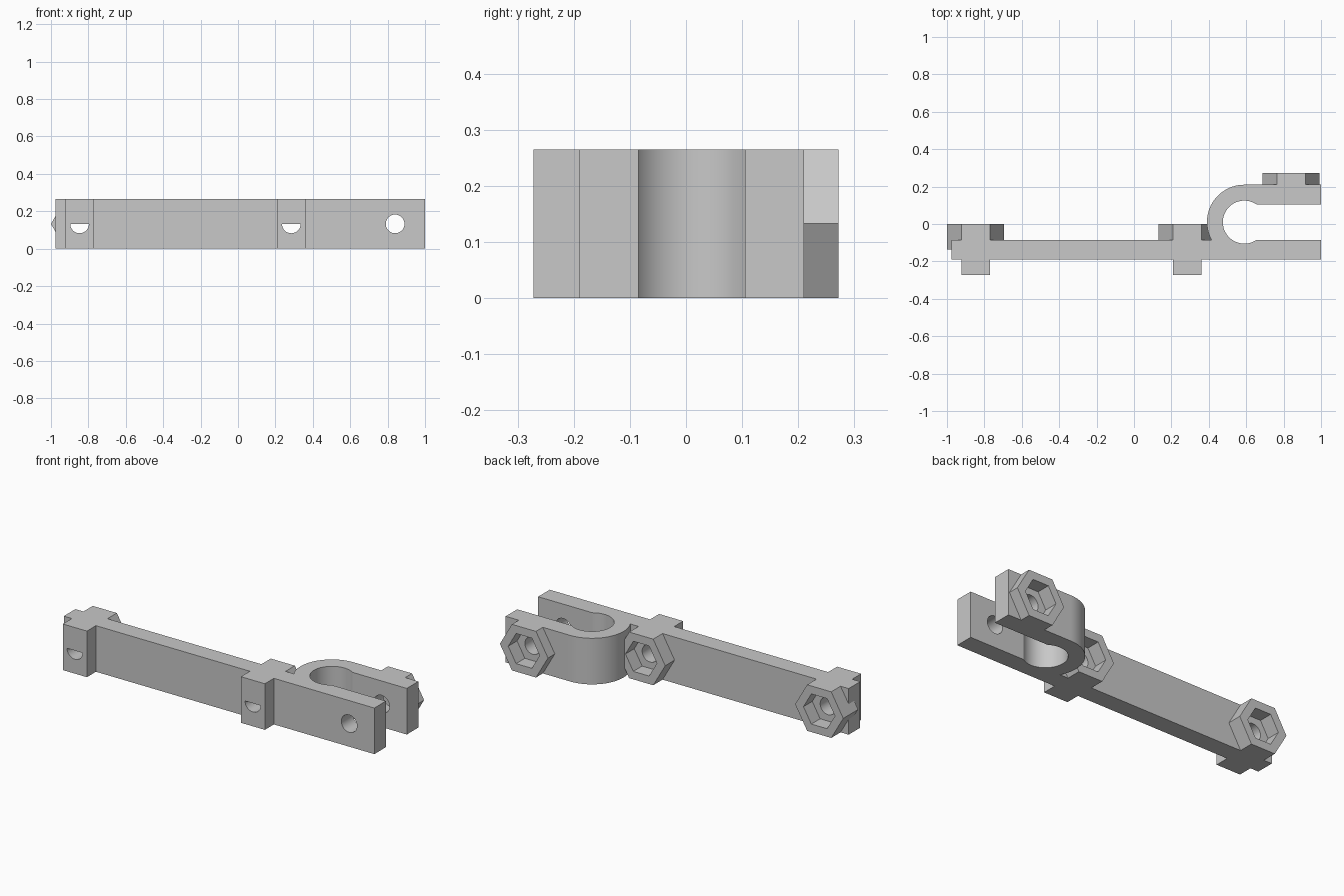
import bpy, bmesh
from math import pi, cos, sin, asin, radians
from mathutils import Vector

cube = bpy.data.objects.get("Cube")
if cube:
    bpy.data.objects.remove(cube, do_unlink=True)

H = 0.265                        # height of the whole arm
MID = H / 2
HEX_R = MID / cos(radians(30))   # hexagon as tall as the arm
FRONT, BACK = -0.19, -0.085      # faces of the bar
HOLE_R, RECESS_R = 0.05, 0.10
ARM_X = (-0.847, 0.285)          # bolts through the bar
CLAMP_X = 0.84                   # bolt through the clamp

grey = bpy.data.materials.new("light grey")
grey.use_nodes = True
colour = (0.58, 0.58, 0.58, 1)
grey.diffuse_color = colour
grey.node_tree.nodes["Principled BSDF"].inputs["Base Color"].default_value = colour


def prism(name, points, direction):
    """Extrude a closed outline of 3D points along a direction."""
    bm = bmesh.new()
    face = bm.faces.new([bm.verts.new(p) for p in points])
    ext = bmesh.ops.extrude_face_region(bm, geom=[face])
    verts = [g for g in ext["geom"] if isinstance(g, bmesh.types.BMVert)]
    bmesh.ops.translate(bm, verts=verts, vec=Vector(direction))
    bmesh.ops.recalc_face_normals(bm, faces=bm.faces[:])
    mesh = bpy.data.meshes.new(name)
    bm.to_mesh(mesh)
    bm.free()
    mesh.materials.append(grey)
    obj = bpy.data.objects.new(name, mesh)
    bpy.context.collection.objects.link(obj)
    return obj


def arc(cx, cy, r, start, end, steps):
    return [(cx + r * cos(start + (end - start) * i / steps),
             cy + r * sin(start + (end - start) * i / steps)) for i in range(steps + 1)]


def along_y(name, outline, y0, y1):
    return prism(name, [(x, y0, z) for x, z in outline], (0, y1 - y0, 0))


def polygon(x, r, sides):
    return arc(x, MID, r, 0, 2 * pi, sides)[:-1]


# Bar and U-shaped clamp share one plan outline
cx, cy, r_in, r_out = 0.59, 0.01, 0.115, 0.20
a_in = asin((cy - BACK) / r_in)
a_out = asin((cy - BACK) / r_out)
plan = [(-0.975, FRONT), (1, FRONT), (1, BACK)]
plan += arc(cx, cy, r_in, 2 * pi - a_in, a_in, 48)
plan += [(1, 0.105), (1, cy + r_out)]
plan += arc(cx, cy, r_out, pi / 2, pi + a_out, 32)
plan += [(-0.975, BACK)]
parts = [prism("bar_and_clamp", [(x, y, 0) for x, y in plan], (0, 0, H))]

# Front bolt blocks and hexagonal nut holders
for side, x in zip(("end", "middle"), ARM_X):
    w = HEX_R / 2
    block = [(x - w, 0), (x + w, 0), (x + w, H), (x - w, H)]
    parts.append(along_y(side + "_bolt_block", block, -0.272, FRONT))
    parts.append(along_y(side + "_nut_holder", polygon(x, HEX_R, 6), -0.135, 0))
parts.append(along_y("clamp_nut_holder", polygon(CLAMP_X, HEX_R, 6), 0.15, 0.272))

# Cutters: bolt holes, half-round front openings and nut recesses
cutters = [along_y("clamp_bolt_cutter", polygon(CLAMP_X, HOLE_R, 32), -0.3, 0.3),
           along_y("clamp_nut_cutter", polygon(CLAMP_X, RECESS_R, 6), 0.192, 0.3)]
for x in ARM_X:
    cutters.append(along_y("bolt_cutter", polygon(x, HOLE_R, 32), FRONT, 0.03))
    cutters.append(along_y("half_round_cutter", arc(x, MID, HOLE_R, pi, 2 * pi, 16), -0.3, -0.18))
    cutters.append(along_y("nut_cutter", polygon(x, RECESS_R, 6), -0.08, 0.03))


def x_range(obj):
    xs = [v.co.x for v in obj.data.vertices]
    return min(xs), max(xs)


def y_range(obj):
    ys = [v.co.y for v in obj.data.vertices]
    return min(ys), max(ys)


def overlap(a, b):
    return min(a[1], b[1]) - max(a[0], b[0]) > 0.001


for part in parts:
    bpy.ops.object.select_all(action="DESELECT")
    part.select_set(True)
    bpy.context.view_layer.objects.active = part
    for cutter in cutters:
        if overlap(x_range(part), x_range(cutter)) and overlap(y_range(part), y_range(cutter)):
            mod = part.modifiers.new("cut", "BOOLEAN")
            mod.operation = "DIFFERENCE"
            mod.solver = "EXACT"
            mod.object = cutter
            bpy.ops.object.modifier_apply(modifier=mod.name)
    bpy.ops.object.shade_smooth_by_angle(angle=radians(30))

for cutter in cutters:
    bpy.data.objects.remove(cutter, do_unlink=True)
